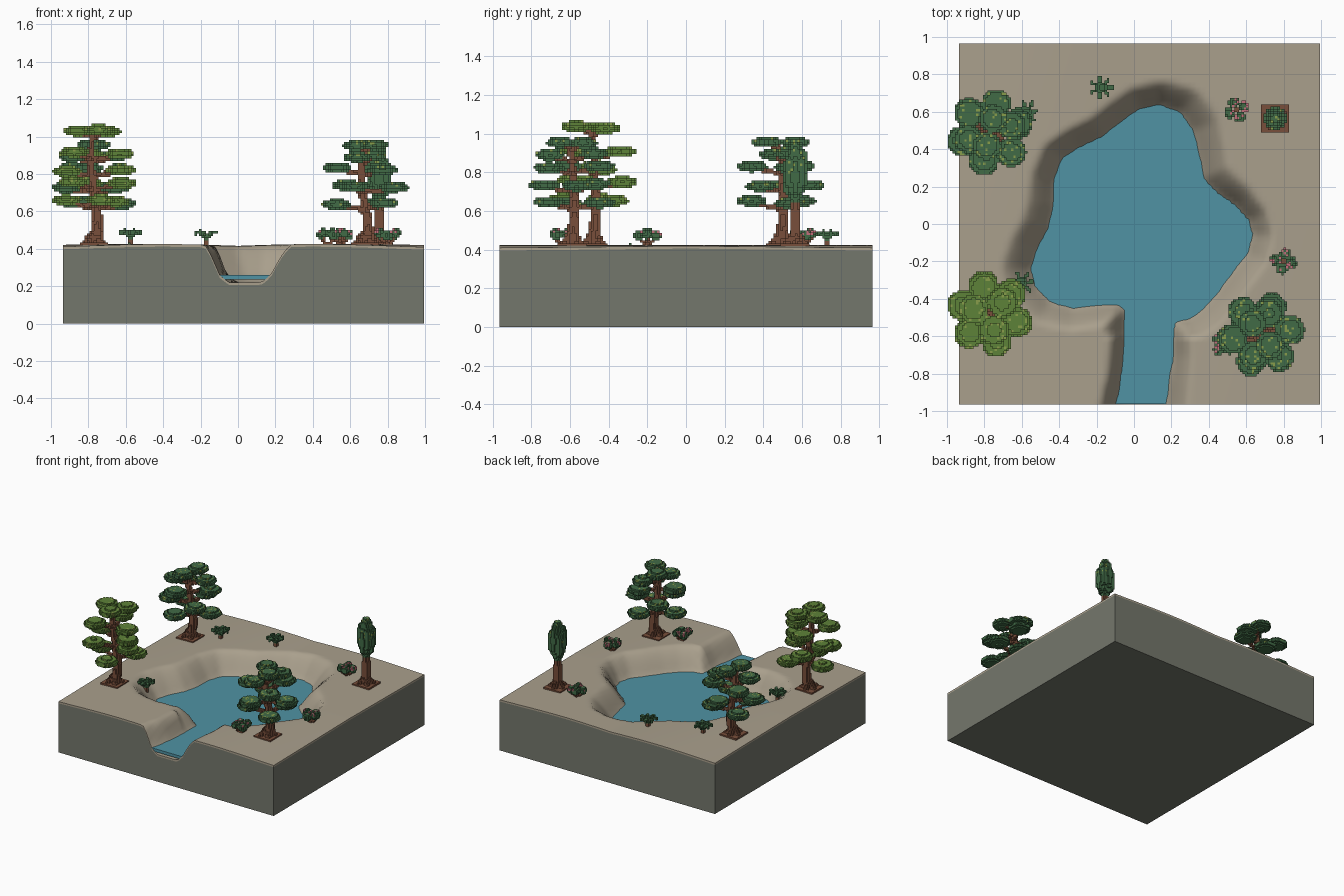
import bpy, bmesh, math, random
from mathutils import Vector

if "Cube" in bpy.data.objects:
    bpy.data.objects.remove(bpy.data.objects["Cube"])

random.seed(4)
S = 0.0125                      # voxel size of all plants
X0, X1, Y0, Y1 = -0.935, 0.995, -0.965, 0.965


def mat(name, r, g, b):
    m = bpy.data.materials.new(name)
    m.diffuse_color = (r, g, b, 1)
    m.use_nodes = True
    m.node_tree.nodes["Principled BSDF"].inputs["Base Color"].default_value = m.diffuse_color
    return m


SAND = mat("sand", 0.40, 0.35, 0.265)
STONE = mat("stone grey", 0.175, 0.185, 0.15)
WATER = mat("water blue", 0.08, 0.29, 0.37)
BARK = mat("bark brown", 0.19, 0.078, 0.043)
DARK = mat("dark leaf green", 0.053, 0.145, 0.062)
OLIVE = mat("olive leaf green", 0.11, 0.225, 0.04)
FLECK = mat("leaf highlight", 0.25, 0.34, 0.07)
PINK = mat("flower pink", 0.55, 0.16, 0.2)


def make(name, bm, mats):
    me = bpy.data.meshes.new(name)
    bm.to_mesh(me)
    bm.free()
    for m in mats:
        me.materials.append(m)
    ob = bpy.data.objects.new(name, me)
    bpy.context.collection.objects.link(ob)
    return ob


# shoreline, clockwise from the front outlet
SHORE = [(-.11, -1.2), (-.1, -.965), (-.07, -.8), (-.06, -.6), (-.055, -.46), (-.1, -.43), (-.2, -.44),
         (-.33, -.455), (-.45, -.42), (-.53, -.34), (-.555, -.24), (-.52, -.13), (-.46, -.02),
         (-.435, .1), (-.43, .24), (-.39, .35), (-.3, .41), (-.17, .47), (-.07, .55), (.03, .62),
         (.14, .64), (.25, .6), (.32, .5), (.35, .38), (.38, .24), (.45, .17), (.55, .1), (.62, .02),
         (.64, -.06), (.61, -.16), (.53, -.26), (.45, -.37), (.37, -.46), (.3, -.51), (.22, -.53),
         (.215, -.7), (.19, -.85), (.175, -.965), (.165, -1.2)]


def shore_distance(x, y):
    """Signed distance to the shoreline, negative in the water."""
    best, inside = 9.0, False
    for (ax, ay), (bx, by) in zip(SHORE, SHORE[1:] + SHORE[:1]):
        dx, dy = bx - ax, by - ay
        t = max(0, min(1, ((x - ax) * dx + (y - ay) * dy) / (dx * dx + dy * dy)))
        best = min(best, math.hypot(x - ax - t * dx, y - ay - t * dy))
        if (ay > y) != (by > y) and x < ax + (y - ay) * dx / dy:
            inside = not inside
    return -best if inside else best


def ground(x, y):
    d = shore_distance(x, y)
    if d < 0:
        return 0.26 - 0.04 * min(1, -d / 0.05)
    top = 0.416 + 0.009 * math.sin(4 * abs(x) + 1.2 * abs(y) - 1.2)
    t = min(1, d / (0.125 + 0.025 * math.sin(3 * x - 4 * y + 2.5) - (0.035 if y < -0.6 else 0)))
    return 0.26 + (top - 0.26) * (0.5 * t + 0.5 * math.sin(t * math.pi / 2))


# terrain block: smooth sand top, thin sand rim, stone sides and bottom
N = 76
bm = bmesh.new()
g = [[None] * (N + 1) for _ in range(N + 1)]
for i in range(N + 1):
    for j in range(N + 1):
        x, y = X0 + (X1 - X0) * i / N, Y0 + (Y1 - Y0) * j / N
        g[i][j] = bm.verts.new((x, y, ground(x, y)))
for i in range(N):
    for j in range(N):
        bm.faces.new((g[i][j], g[i + 1][j], g[i + 1][j + 1], g[i][j + 1])).smooth = True
rim = ([g[i][0] for i in range(N)] + [g[N][j] for j in range(N)] +
       [g[i][N] for i in range(N, 0, -1)] + [g[0][j] for j in range(N, 0, -1)])
mid = [bm.verts.new((v.co.x, v.co.y, v.co.z - 0.014)) for v in rim]
low = [bm.verts.new((v.co.x, v.co.y, 0)) for v in rim]
for k in range(len(rim)):
    n = (k + 1) % len(rim)
    bm.faces.new((rim[n], rim[k], mid[k], mid[n]))
    bm.faces.new((mid[n], mid[k], low[k], low[n])).material_index = 1
    bm.edges.get((rim[k], rim[n])).smooth = False
bm.faces.new(low[::-1]).material_index = 1
make("terrain_block", bm, [SAND, STONE])

# water slab, edges tucked into the banks
bm = bmesh.new()
ring = []
for k in range(1, len(SHORE) - 1):
    p = Vector(SHORE[k])
    t = (Vector(SHORE[k + 1]) - Vector(SHORE[k - 1])).normalized()
    y = Y0 + 0.002 if k in (1, len(SHORE) - 2) else p.y + t.x * 0.015
    ring.append(bm.verts.new((p.x - t.y * 0.015, y, 0.26)))
face = bm.faces.new(ring)
ext = bmesh.ops.extrude_face_region(bm, geom=[face])
for v in ext["geom"]:
    if isinstance(v, bmesh.types.BMVert):
        v.co.z = 0.236
bmesh.ops.recalc_face_normals(bm, faces=bm.faces)
bmesh.ops.triangulate(bm, faces=[f for f in bm.faces if len(f.verts) > 4])
make("pond_water", bm, [WATER])

# ---- voxel helpers: cells is a dict of (i, j, k) -> material slot ----
DIRS = [(1, 0, 0), (-1, 0, 0), (0, 1, 0), (0, -1, 0), (0, 0, 1), (0, 0, -1)]


def blob(cells, c, r, slot, fleck=None, chance=0.0):
    """Fill an ellipsoid; optional flecks on its upper half."""
    rng = [range(math.floor((c[a] - r[a]) / S), math.ceil((c[a] + r[a]) / S) + 1) for a in range(3)]
    for i in rng[0]:
        for j in rng[1]:
            for k in rng[2]:
                p = ((i + .5) * S, (j + .5) * S, (k + .5) * S)
                if sum(((p[a] - c[a]) / r[a]) ** 2 for a in range(3)) <= 1:
                    hit = fleck is not None and p[2] > c[2] and random.random() < chance
                    cells[i, j, k] = fleck if hit else slot


def limb(cells, a, b, ra, rb, slot):
    a, b = Vector(a), Vector(b)
    n = max(2, int((b - a).length / S * 1.5))
    for s in range(n + 1):
        r = ra + (rb - ra) * s / n
        blob(cells, a.lerp(b, s / n), (r, r, r), slot)


def voxels(name, cells, origin, mats):
    bm = bmesh.new()
    cache = {}

    def vert(q):
        if q not in cache:
            cache[q] = bm.verts.new([origin[a] + q[a] * S for a in range(3)])
        return cache[q]
    for c, slot in cells.items():
        for d in DIRS:
            if (c[0] + d[0], c[1] + d[1], c[2] + d[2]) in cells:
                continue
            ax = [abs(v) for v in d].index(1)
            u, w = (ax + 1) % 3, (ax + 2) % 3
            quad = []
            for du, dw in ((0, 0), (1, 0), (1, 1), (0, 1)):
                q = list(c)
                q[ax] += d[ax] > 0
                q[u] += du
                q[w] += dw
                quad.append(vert(tuple(q)))
            bm.faces.new(quad if d[ax] > 0 else quad[::-1]).material_index = slot
    make(name, bm, mats)


def trunk_base(cells):
    for i in range(-6, 6):
        for j in range(-6, 6):
            for k in range(-2, 1):
                cells[i, j, k] = 0
    for a in range(5):              # root flare
        t = a * math.tau / 5 + 0.4
        limb(cells, (0, 0, 0.06), (0.055 * math.cos(t), 0.055 * math.sin(t), 0.01), 0.024, 0.015, 0)


def pad_tree(name, x, y, leaf, levels, turn):
    """Tiered tree; levels hold (height, pad count, reach, pad radius)."""
    cells = {}
    trunk_base(cells)
    top = levels[-1][0]
    path = [Vector((0.02 * math.sin(5 * t + turn), 0.015 * math.sin(4 * t), top * t)) for t in (0, .25, .5, .75, 1)]
    for k in range(4):
        limb(cells, path[k], path[k + 1], 0.033 - 0.005 * k, 0.028 - 0.005 * k, 0)
    for n, (h, count, reach, rad) in enumerate(levels):
        for c in range(count):
            t = turn + n * 1.05 + c * math.tau / count
            p = (reach * math.cos(t), reach * math.sin(t), h + random.uniform(-.008, .008))
            limb(cells, (0, 0, h - 0.035), (p[0], p[1], p[2] - 0.012), 0.014, 0.01, 0)
            blob(cells, p, (rad, rad, 0.03), 1, 2, 0.1)
    voxels(name, cells, (x, y, 0.42), [BARK, leaf, FLECK])


TIERS = [(.225, 3, .155, .08), (.315, 3, .155, .08), (.41, 3, .15, .08), (.475, 2, .12, .075), (.535, 2, .075, .075)]
TALL = [(.24, 3, .155, .08), (.335, 3, .155, .08), (.40, 2, .15, .08), (.49, 3, .145, .08), (.61, 3, .09, .08)]
pad_tree("tree_back_left", -0.77, 0.49, DARK, TIERS, 0.3)
pad_tree("tree_front_right", 0.68, -0.59, DARK, TIERS, 1.2)
pad_tree("tree_front_left", -0.77, -0.48, OLIVE, TALL, 0.75)

# slim columnar tree at the back right
cells = {}
trunk_base(cells)
limb(cells, (0, 0, 0), (0, 0, 0.34), 0.03, 0.024, 0)
blob(cells, (0, 0, 0.38), (0.052, 0.052, 0.165), 1, 2, 0.08)
for a in range(8):
    t = a * math.tau / 8
    blob(cells, (0.045 * math.cos(t), 0.045 * math.sin(t), 0.36 + 0.02 * (a % 3)), (0.023, 0.023, 0.1), 1, 2, 0.06)
voxels("column_tree", cells, (0.755, 0.565, 0.42), [BARK, DARK, FLECK])

# ferns: arching fronds around a short stem
for n, (x, y) in enumerate([(-.17, .73), (-.575, .6), (-.6, -.32)]):
    cells = {}
    limb(cells, (0, 0, -0.02), (0, 0, 0.035), 0.014, 0.014, 0)
    for a in range(7):
        t = a * math.tau / 7 + n
        c, s = math.cos(t), math.sin(t)
        limb(cells, (0, 0, 0.03), (0.038 * c, 0.038 * s, 0.07), 0.012, 0.012, 1)
        limb(cells, (0.038 * c, 0.038 * s, 0.07), (0.062 * c, 0.062 * s, 0.062), 0.012, 0.009, 1)
    voxels("fern_%d" % (n + 1), cells, (x, y, ground(x, y)), [BARK, DARK])

# flowering bushes: leafy lobes with pink blooms
for n, (x, y) in enumerate([(.55, .61), (.8, -.2), (.48, -.64)]):
    cells = {}
    for a in range(4):
        t = a * math.tau / 4 + n + 0.4
        c, s = 0.042 * math.cos(t), 0.042 * math.sin(t)
        limb(cells, (0, 0, -0.02), (c, s, 0.04), 0.011, 0.011, 0)
        blob(cells, (c, s, 0.05 + 0.008 * (a % 2)), (0.03, 0.03, 0.027), 1, 2, 0.25)
    voxels("flower_bush_%d" % (n + 1), cells, (x, y, ground(x, y)), [BARK, DARK, PINK])
